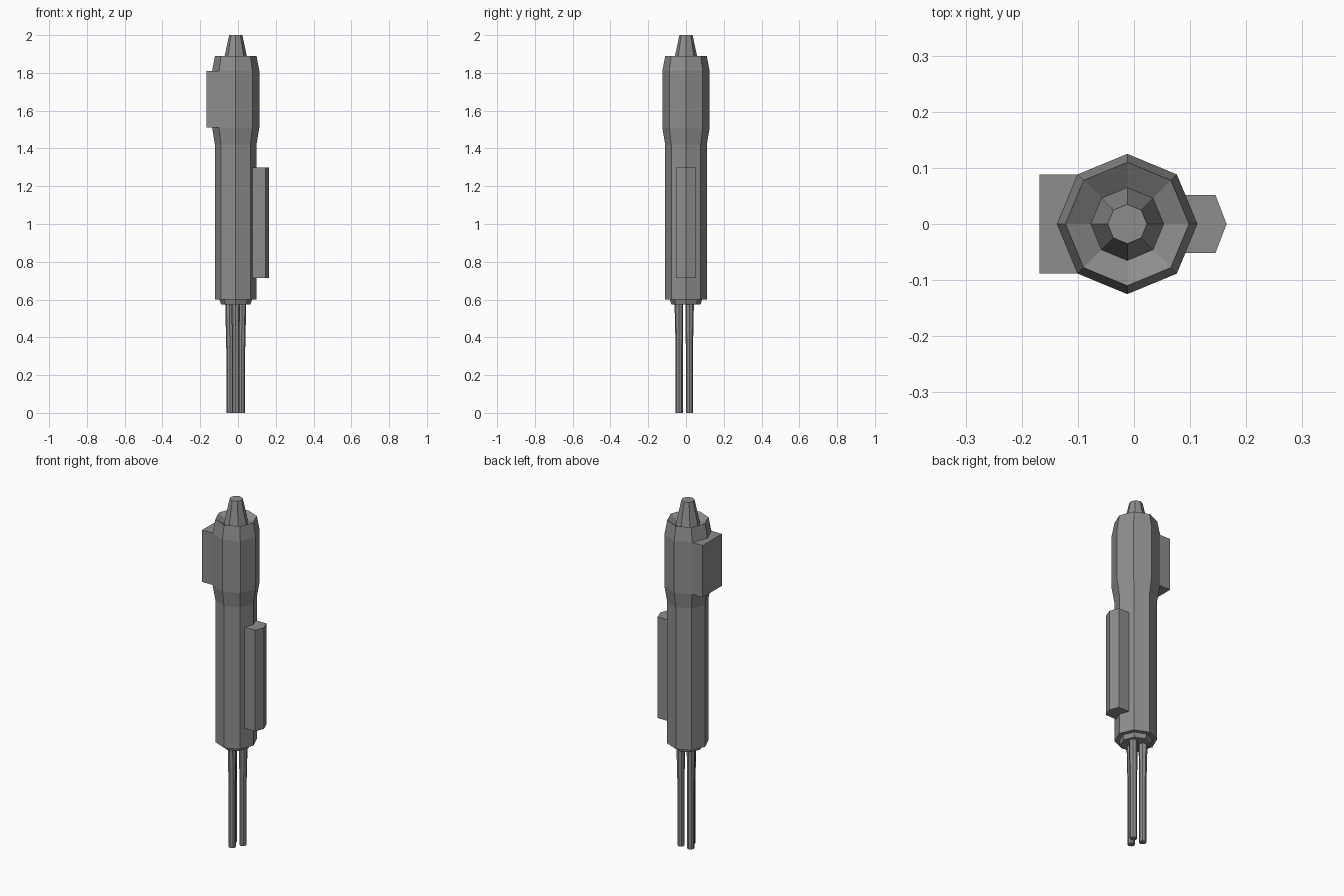
import bpy, bmesh, math

if "Cube" in bpy.data.objects:
    bpy.data.objects.remove(bpy.data.objects["Cube"])

CX = -0.012  # axis of the body

grey = bpy.data.materials.new("mid grey")
grey.diffuse_color = (0.27, 0.27, 0.27, 1)
grey.use_nodes = True
grey.node_tree.nodes["Principled BSDF"].inputs["Base Color"].default_value = grey.diffuse_color


def finish(name, bm):
    bmesh.ops.recalc_face_normals(bm, faces=bm.faces)
    mesh = bpy.data.meshes.new(name)
    bm.to_mesh(mesh)
    bm.free()
    mesh.materials.append(grey)
    obj = bpy.data.objects.new(name, mesh)
    bpy.context.collection.objects.link(obj)
    return obj


def lathe(name, rings, sides=8):
    """Stack of polygon rings (x, y, radius, z), capped at both ends."""
    bm = bmesh.new()
    loops = []
    for x, y, r, z in rings:
        loops.append([bm.verts.new((x + r * math.cos(2 * math.pi * i / sides),
                                    y + r * math.sin(2 * math.pi * i / sides), z))
                      for i in range(sides)])
    for a, b in zip(loops, loops[1:]):
        for i in range(sides):
            j = (i + 1) % sides
            bm.faces.new((a[i], a[j], b[j], b[i]))
    bm.faces.new(loops[0][::-1])
    bm.faces.new(loops[-1])
    return finish(name, bm)


def prism(name, outline, z0, z1):
    """Vertical extrusion of an xy outline."""
    bm = bmesh.new()
    face = bm.faces.new([bm.verts.new((x, y, z0)) for x, y in outline])
    top = bmesh.ops.extrude_face_region(bm, geom=[face])["geom"]
    verts = [v for v in top if isinstance(v, bmesh.types.BMVert)]
    bmesh.ops.translate(bm, verts=verts, vec=(0, 0, z1 - z0))
    return finish(name, bm)


# Octagonal handle, swollen head, dished top and tapered nose
profile = [(0.078, 0.575), (0.086, 0.60), (0.11, 0.60), (0.11, 1.42),
           (0.125, 1.51), (0.125, 1.81), (0.11, 1.89), (0.065, 1.86), (0.035, 2.0)]
lathe("body", [(CX, 0, r, z) for r, z in profile])

# Side block on the head
prism("head_block", [(-0.168, -0.088), (-0.05, -0.088), (-0.05, 0.088), (-0.168, 0.088)],
      1.51, 1.81)

# Long grip plate with a shallow pointed face
prism("side_grip", [(0.03, -0.052), (0.145, -0.052), (0.165, 0), (0.145, 0.052), (0.03, 0.052)],
      0.715, 1.30)

# Three thin prongs below
for k in range(3):
    a = math.radians(-90 + 120 * k)
    c, s = math.cos(a), math.sin(a)
    lathe(f"prong_{k + 1}", [(CX + d * c, d * s, r, z) for d, r, z in
                             ((0.036, 0.019, 0), (0.036, 0.019, 0.34), (0.038, 0.023, 0.59))])
